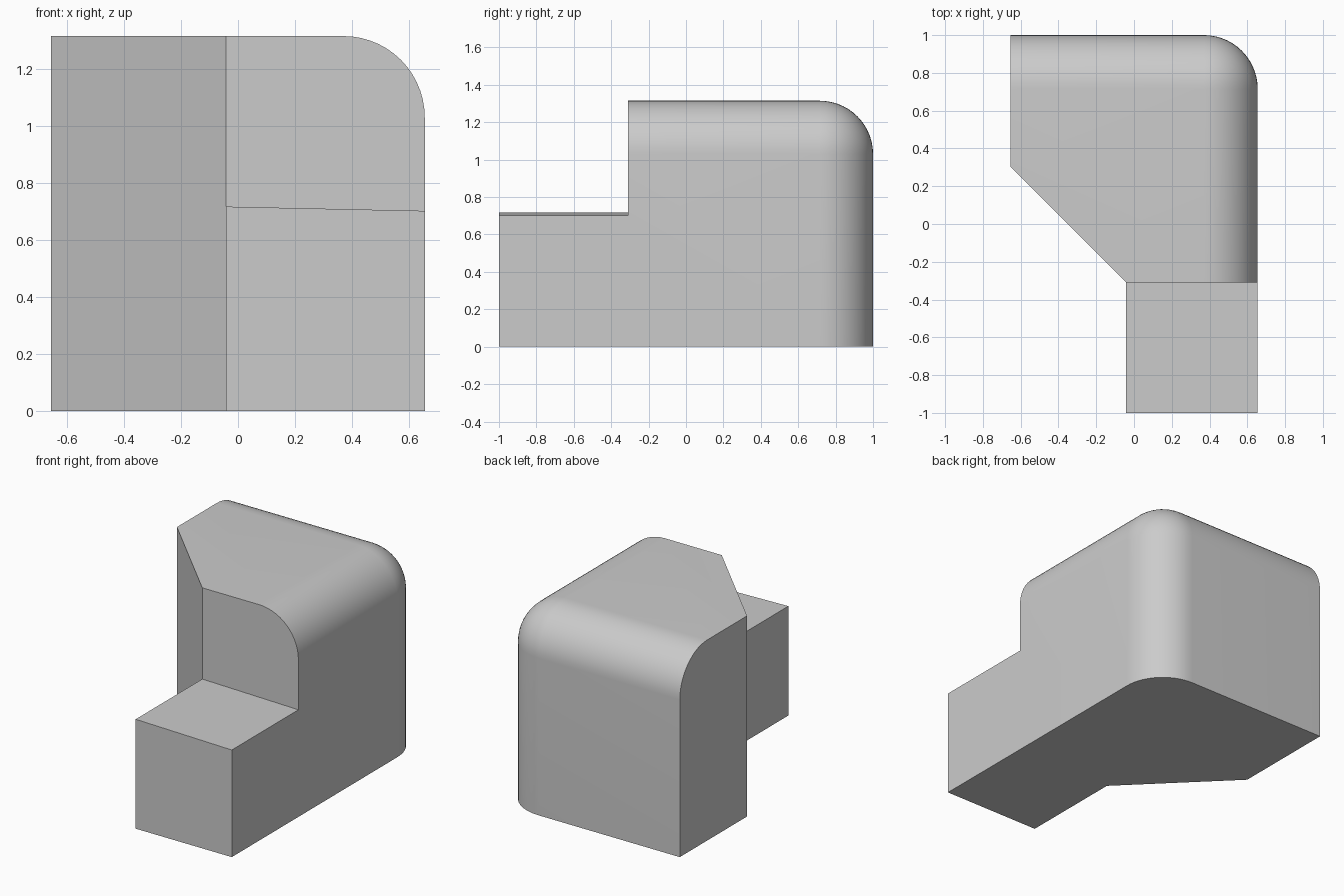
import bpy, bmesh, math
from mathutils import Vector

if "Cube" in bpy.data.objects:
    bpy.data.objects.remove(bpy.data.objects["Cube"])

W, H, R = 0.655, 1.315, 0.285      # half width, height, corner radius
FRONT, STEP_X = -0.31, -0.042      # tall part front plane, step left side

# Plan of the tall part, with its diagonal front-left side
plan = [(STEP_X, FRONT), (W, FRONT), (W, 1), (-W, 1), (-W, 0.303)]
bm = bmesh.new()
base = bm.faces.new([bm.verts.new((x, y, 0)) for x, y in plan])
ext = bmesh.ops.extrude_face_region(bm, geom=[base], use_keep_orig=True)
bmesh.ops.translate(bm, vec=(0, 0, H),
                    verts=[g for g in ext["geom"] if isinstance(g, bmesh.types.BMVert)])
bmesh.ops.recalc_face_normals(bm, faces=bm.faces[:])

# Round the three edges meeting at the back right top corner
corner = min(bm.verts, key=lambda v: (v.co - Vector((W, 1, H))).length)
bmesh.ops.bevel(bm, geom=list(corner.link_edges), offset=R, offset_type='OFFSET',
                segments=14, profile=0.5, affect='EDGES')
bmesh.ops.recalc_face_normals(bm, faces=bm.faces[:])
bm.normal_update()

# Split the front face along the slightly tilted step line
front = min(bm.faces, key=lambda f: f.normal.y)
bmesh.ops.bisect_plane(bm, geom=[front] + list(front.edges) + list(front.verts),
                       plane_co=(STEP_X, FRONT, 0.717), plane_no=(0.0215, 0, 1))
bm.normal_update()

# Pull the lower half forward to form the step block
low = min((f for f in bm.faces if f.normal.y < -0.99),
          key=lambda f: f.calc_center_median().z)
ext = bmesh.ops.extrude_face_region(bm, geom=[low])
bmesh.ops.translate(bm, vec=(0, -1 - FRONT, 0),
                    verts=[g for g in ext["geom"] if isinstance(g, bmesh.types.BMVert)])
if low.is_valid:
    bmesh.ops.delete(bm, geom=[low], context='FACES_ONLY')
bmesh.ops.recalc_face_normals(bm, faces=bm.faces[:])

mesh = bpy.data.meshes.new("stepped_corner_block")
bm.to_mesh(mesh)
bm.free()
obj = bpy.data.objects.new("stepped_corner_block", mesh)
bpy.context.collection.objects.link(obj)
bpy.context.view_layer.objects.active = obj
obj.select_set(True)
bpy.ops.object.shade_smooth_by_angle(angle=math.radians(30))
